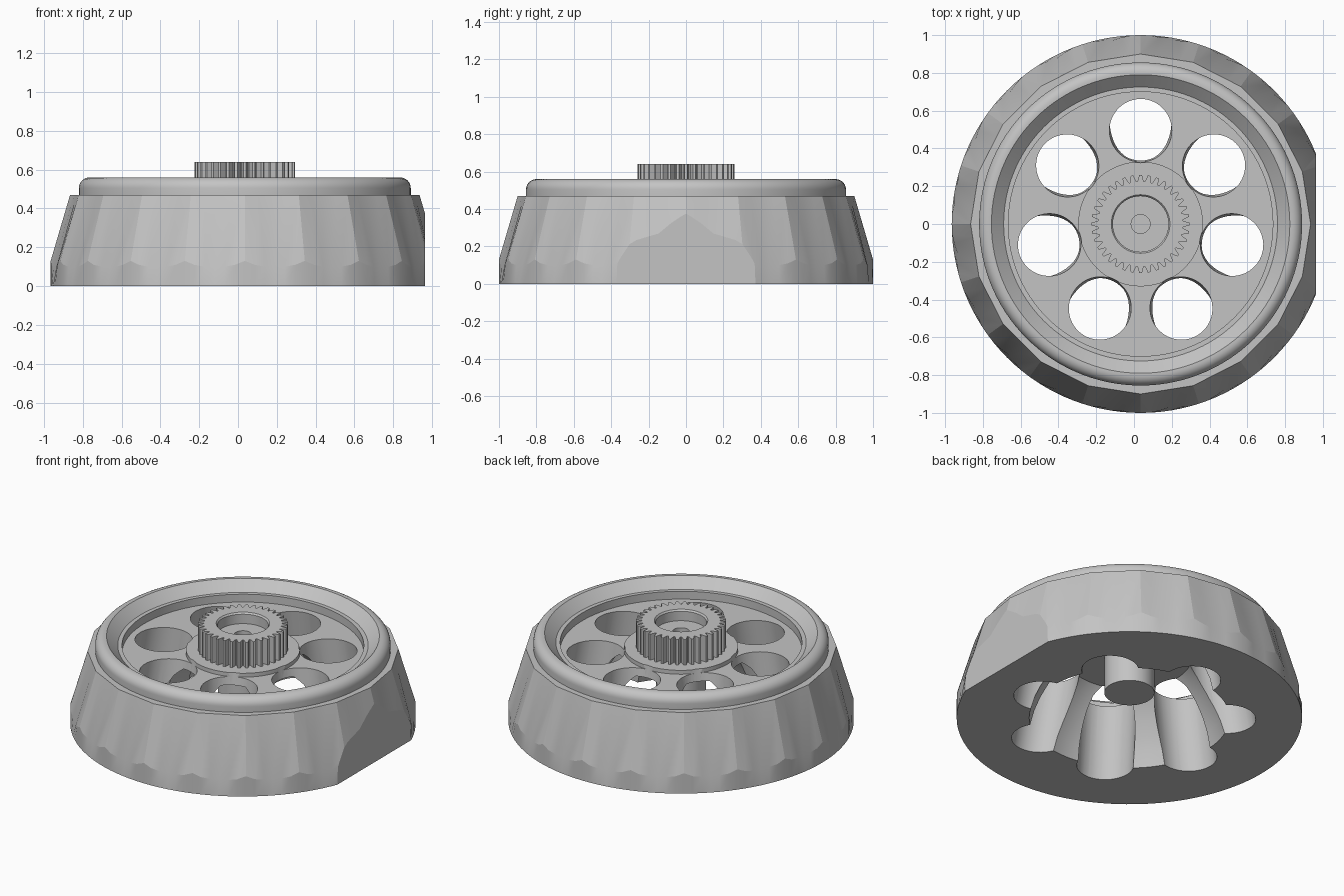
import bpy, bmesh, math
from mathutils import Matrix, Vector

cube = bpy.data.objects.get("Cube")
if cube:
    bpy.data.objects.remove(cube)

CX = 0.035          # axis of the round parts
FACETS = 20         # facets of the outer skirt
HOLES = 7

grey = bpy.data.materials.new("light_grey")
grey.use_nodes = True
COLOUR = (0.55, 0.55, 0.55, 1)
grey.diffuse_color = COLOUR
grey.node_tree.nodes["Principled BSDF"].inputs["Base Color"].default_value = COLOUR


def polar(r, a, z):
    """Point at radius r, clockwise-free angle a in degrees, height z."""
    return (CX + r * math.cos(math.radians(a)), r * math.sin(math.radians(a)), z)


def loft(bm, rings):
    """Skin a list of equal-length rings and cap both ends."""
    loops = [[bm.verts.new(p) for p in ring] for ring in rings]
    for low, high in zip(loops, loops[1:]):
        n = len(low)
        for i in range(n):
            j = (i + 1) % n
            bm.faces.new((low[i], low[j], high[j], high[i]))
    bm.faces.new(loops[0])
    bm.faces.new(loops[-1])
    bmesh.ops.remove_doubles(bm, verts=bm.verts, dist=0.0005)
    bmesh.ops.recalc_face_normals(bm, faces=bm.faces)


def make_object(name, bm):
    mesh = bpy.data.meshes.new(name)
    bm.to_mesh(mesh)
    bm.free()
    mesh.materials.append(grey)
    obj = bpy.data.objects.new(name, mesh)
    bpy.context.collection.objects.link(obj)
    return obj


def smooth(obj, degrees):
    bpy.ops.object.select_all(action='DESELECT')
    obj.select_set(True)
    bpy.context.view_layer.objects.active = obj
    bpy.ops.object.shade_smooth_by_angle(angle=math.radians(degrees))


# Skirt columns: (angle in sector, angle on top polygon, mid radius, mid height)
COLUMNS = [(-9, -9, 0.982, 0.10), (-6, -4.5, 0.992, 0.10), (-2.9, 0, 1, 0.11),
           (0, 0, 1, 0.13), (2.9, 0, 1, 0.11), (6, 4.5, 0.992, 0.10)]
STEP = 360 / FACETS
columns = [(k * STEP, c) for k in range(FACETS) for c in COLUMNS]


def circle(r, z):
    return [polar(r, base + c[0], z) for base, c in columns]


def polygon_radius(a):
    half = math.radians(STEP / 2)
    return 0.9 * math.cos(half) / math.cos(half - math.radians(abs(a)))


# Rotor body: underside and post, cavity, faceted skirt, rounded rim, plate
under = [(0.145, 0.168), (0.145, 0.40), (0.36, 0.40), (0.41, 0.35), (0.47, 0.26),
         (0.52, 0.17), (0.555, 0.09), (0.58, 0)]
rings = [circle(r, z) for r, z in under]
rings.append(circle(1, 0))
rings.append([polar(c[2], base + c[0], c[3]) for base, c in columns])
rings.append([polar(polygon_radius(c[1]), base + c[1], 0.47) for base, c in columns])
rings.append(circle(0.855, 0.47))
for i in range(9):
    t = math.radians(90 * i / 8)
    rings.append(circle(0.8 + 0.055 * math.cos(t), 0.505 + 0.055 * math.sin(t)))
top = [(0.79, 0.56), (0.725, 0.50), (0.70, 0.50), (0.70, 0.45), (0.33, 0.45), (0.33, 0.475)]
rings += [circle(r, z) for r, z in top]

bm = bmesh.new()
loft(bm, rings)

# Flat cut on the left side of the skirt
cut = bmesh.ops.bisect_plane(bm, geom=bm.verts[:] + bm.edges[:] + bm.faces[:],
                             plane_co=(0.963, 0, 0), plane_no=(1, 0, 0), clear_outer=True)
edges = [g for g in cut["geom_cut"] if isinstance(g, bmesh.types.BMEdge)]
bmesh.ops.contextual_create(bm, geom=edges)
bmesh.ops.recalc_face_normals(bm, faces=bm.faces)
body = make_object("rotor_body", bm)

# Tube holes leaning outwards towards the base
bm = bmesh.new()
lean = math.atan(0.156)
for k in range(HOLES):
    place = (Matrix.Translation((CX, 0, 0))
             @ Matrix.Rotation(math.radians(90 + 360 * k / HOLES), 4, 'Z')
             @ Matrix.Translation((0.495, 0, 0.45))
             @ Matrix.Rotation(-lean, 4, 'Y')
             @ Matrix.Translation((0, 0, -0.22)))
    bmesh.ops.create_cone(bm, cap_ends=True, segments=48, radius1=0.165,
                          radius2=0.165, depth=0.68, matrix=place)
cutter = make_object("hole_cutter", bm)
cutter.hide_render = True
mod = body.modifiers.new("holes", 'BOOLEAN')
mod.operation = 'DIFFERENCE'
mod.solver = 'EXACT'
mod.object = cutter
bpy.context.view_layer.objects.active = body
bpy.ops.object.modifier_apply(modifier=mod.name)
bpy.data.objects.remove(cutter)
smooth(body, 14)

# Toothed hub with a shallow bore and a small centre hole
TEETH = 36
TOOTH = [(-0.42, 0.225), (-0.15, 0.26), (0.15, 0.26), (0.42, 0.225)]
teeth = [((k + f) * 360 / TEETH, r) for k in range(TEETH) for f, r in TOOTH]
rings = [[polar(r, a, z) for a, r in teeth] for z in (0.465, 0.64)]
for r, z in [(0.155, 0.64), (0.147, 0.63), (0.147, 0.57), (0.05, 0.57), (0.05, 0.51)]:
    rings.append([polar(r, a, z) for a, _ in teeth])
bm = bmesh.new()
loft(bm, rings)
smooth(make_object("toothed_hub", bm), 14)
